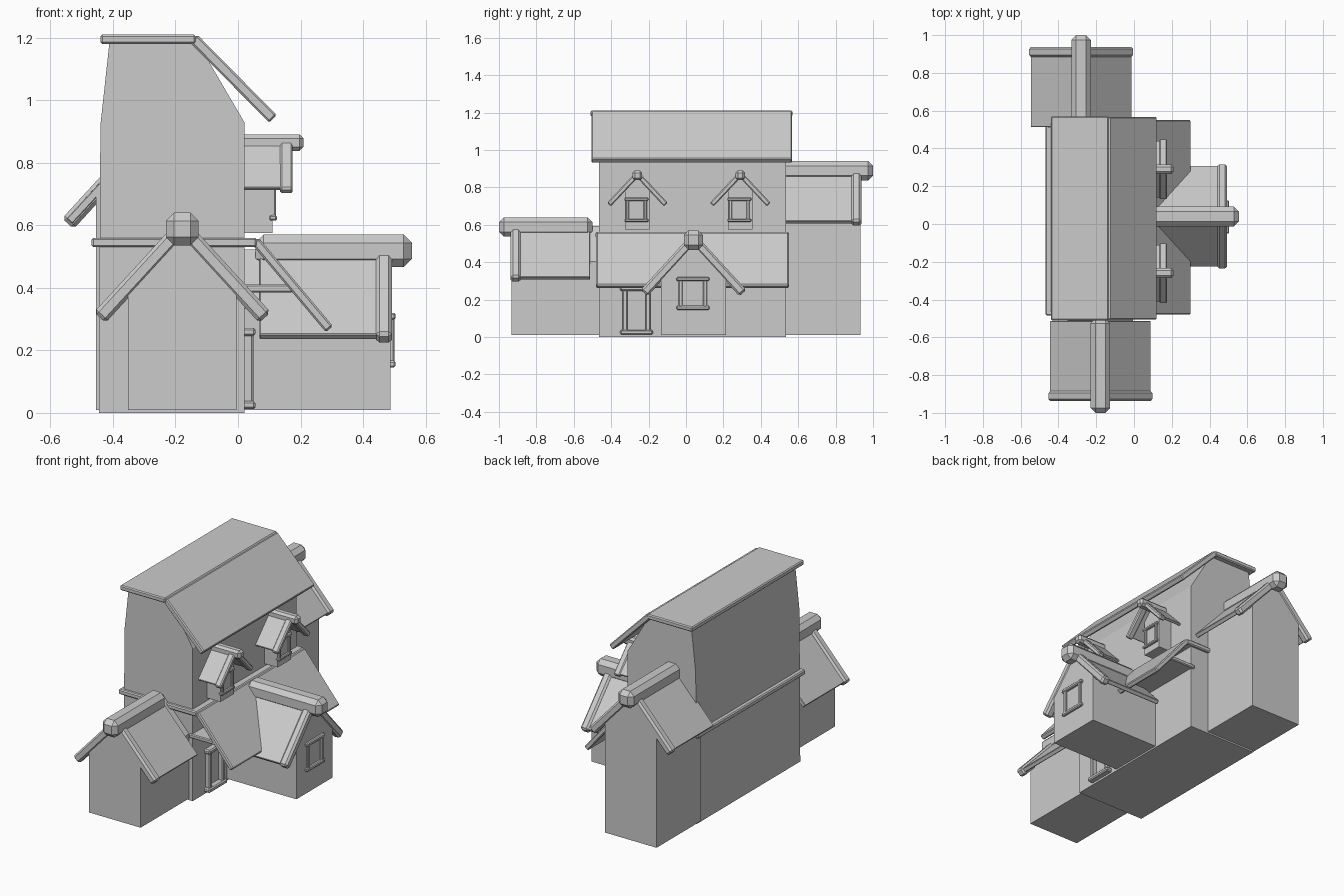
import bpy, bmesh, math
from mathutils import Matrix, Vector

if "Cube" in bpy.data.objects:
    bpy.data.objects.remove(bpy.data.objects["Cube"])

ID = Matrix.Identity(4)


def prism(name, profile, y0, y1, M=ID, bevel=0):
    """Extrude an x-z profile from y0 to y1, optionally chamfered."""
    bm = bmesh.new()
    face = bm.faces.new([bm.verts.new((x, y0, z)) for x, z in profile])
    ext = bmesh.ops.extrude_face_region(bm, geom=[face])
    moved = [g for g in ext["geom"] if isinstance(g, bmesh.types.BMVert)]
    bmesh.ops.translate(bm, verts=moved, vec=(0, y1 - y0, 0))
    bm.transform(M)
    bmesh.ops.recalc_face_normals(bm, faces=bm.faces)
    me = bpy.data.meshes.new(name)
    bm.to_mesh(me)
    bm.free()
    ob = bpy.data.objects.new(name, me)
    bpy.context.collection.objects.link(ob)
    if bevel:
        mod = ob.modifiers.new("chamfer", "BEVEL")
        mod.width, mod.segments, mod.limit_method = bevel, 1, "ANGLE"
    return ob


def box(name, x0, x1, y0, y1, z0, z1, M=ID, bevel=0):
    return prism(name, [(x0, z0), (x1, z0), (x1, z1), (x0, z1)], y0, y1, M, bevel)


def slab(name, a, b, t, y0, y1, M=ID, bevel=0):
    """Plank whose centre line runs from a to b in the x-z plane."""
    a, b = Vector(a), Vector(b)
    d = (b - a).normalized()
    n = Vector((-d.y, d.x)) * t / 2
    return prism(name, [a - n, b - n, b + n, a + n], y0, y1, M, bevel)


def gable(name, M, base, half, wall_y, back_y, ridge, ridge_len, raft_y, raft_t,
          panel_end, slope_start, slope_end):
    """Gabled block facing local -y; origin is the top of the ridge tip."""
    sx, sz = slope_end
    eave = slope_start + (sz - slope_start) * half / sx
    prism(name + "_walls", [(-half, base), (half, base), (half, eave),
                            (0, slope_start), (-half, eave)], wall_y, back_y, M)
    box(name + "_ridge_beam", -ridge / 2, ridge / 2, 0, ridge_len,
        -ridge, 0, M, ridge * 0.25)
    for side, s in (("left", -1), ("right", 1)):
        start = (0, slope_start)
        slab(f"{name}_{side}_rafter", start, (s * sx, sz), raft_t,
             raft_y[0], raft_y[1], M, raft_t * 0.22)
        slab(f"{name}_{side}_roof", start, (s * (sx - 0.005), sz + 0.008),
             raft_t * 0.5, raft_y[1] - 0.015, panel_end, M, 0.003)


def frame(name, x, yc, w, z0, z1, t, depth):
    """Window or door surround on a wall facing +x."""
    for part, z in (("sill", z0), ("head", z1 - t)):
        box(f"{name}_{part}", x - 0.01, x + depth, yc - w / 2, yc + w / 2,
            z, z + t, bevel=t * 0.25)
    for side, s in (("left", -1), ("right", 1)):
        c = yc + s * (w / 2 - t)
        box(f"{name}_{side}_post", x - 0.01, x + depth * 0.8, c - t / 2, c + t / 2,
            z0 + t * 0.5, z1 - t * 0.5, bevel=t * 0.22)


# main tall body
prism("main_body", [(-0.445, 0), (0.02, 0), (0.02, 0.93), (-0.135, 1.195),
                    (-0.41, 1.195), (-0.44, 0.92)], -0.465, 0.535)

# upper roof: flat top and front slope
slab("upper_flat_roof", (-0.44, 1.195), (-0.135, 1.195), 0.03, -0.51, 0.57, bevel=0.006)
slab("upper_slope_roof", (-0.142, 1.197), (0.112, 0.94), 0.034, -0.505, 0.567, bevel=0.006)

# lower roof: belt slab, slope over the door side, soffit
slab("lower_belt_roof", (-0.468, 0.545), (0.06, 0.545), 0.03, -0.485, 0.552, bevel=0.006)
slab("lower_slope_roof", (0.055, 0.55), (0.292, 0.268), 0.03, -0.48, 0.55, bevel=0.006)
box("lower_roof_soffit", 0.0, 0.175, -0.475, 0.545, 0.385, 0.41, bevel=0.005)

# three gabled wings: position of ridge tip, turn, inner end of walls
for name, pos, turn, back in (("front_wing", (-0.178, -1.0, 0.64), 0, 0.56),
                              ("right_wing", (0.556, 0.04, 0.57), 90, 0.56),
                              ("back_wing", (-0.28, 1.0, 0.94), 180, 0.49)):
    M = Matrix.Translation(pos) @ Matrix.Rotation(math.radians(turn), 4, "Z")
    gable(name, M, 0.01 - pos[2], 0.174, 0.068, back, 0.104, 0.5,
          (0.063, 0.115), 0.05, 0.487, -0.047, (0.264, -0.335))

# two dormers with windows
for name, y in (("near_dormer", -0.26), ("far_dormer", 0.29)):
    M = Matrix.Translation((0.21, y, 0.89)) @ Matrix.Rotation(math.radians(90), 4, "Z")
    gable(name, M, -0.315, 0.065, 0.1, 0.22, 0.052, 0.21,
          (0.035, 0.075), 0.028, 0.21, -0.02, (0.152, -0.182))
    frame(name + "_window", 0.11, y - 0.005, 0.128, 0.615, 0.745, 0.017, 0.014)

# wing window and entrance door
frame("wing_window", 0.488, 0.037, 0.175, 0.145, 0.32, 0.022, 0.016)
frame("door_frame", 0.02, -0.265, 0.175, 0.012, 0.272, 0.026, 0.036)
